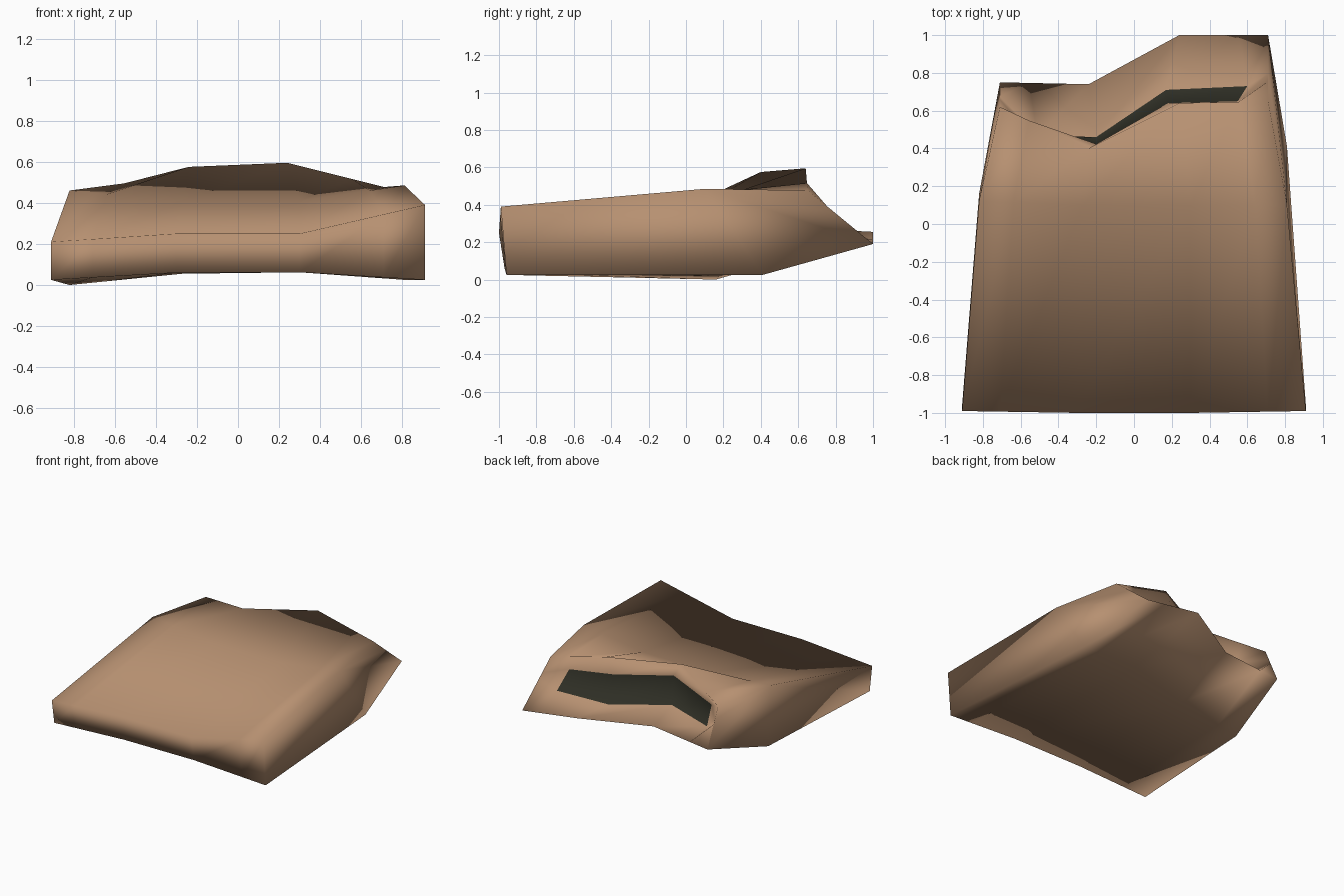
import bpy, bmesh
from mathutils import Vector

if "Cube" in bpy.data.objects:
    bpy.data.objects.remove(bpy.data.objects["Cube"])

def material(name, rgb):
    m = bpy.data.materials.new(name)
    m.diffuse_color = (*rgb, 1)
    m.use_nodes = True
    m.node_tree.nodes["Principled BSDF"].inputs["Base Color"].default_value = m.diffuse_color
    return m

clay = material("clay_brown", (0.47, 0.28, 0.165))
dark = material("dark_hollow", (0.027, 0.027, 0.018))

def widen(points):
    """Turn a four-point row into six by splitting its two outer spans."""
    a, b, c, d = [Vector(p) for p in points]
    return [a, a.lerp(b, 0.33), b, c, d.lerp(c, 0.33), d]

# Lengthwise outline of the slab, each row running left to right
front_bottom = widen([(-.91, -.96, .025), (-.3, -.97, .06), (.3, -.97, .062), (.91, -.96, .025)])
front_top = widen([(-.91, -.99, .21), (-.3, -1, .25), (.3, -1, .25), (.91, -.99, .39)])
middle_top = widen([(-.82, .12, .46), (-.27, .1, .405), (.3, .1, .41), (.81, .1, .485)])
ridge = widen([(-.71, .62, .455), (-.24, .40, .575), (.24, .64, .595), (.71, .65, .477)])
back_lip = widen([(-.71, .75, .17), (-.24, .74, .22), (.24, 1, .255), (.71, 1, .19)])
middle_bottom = widen([(-.82, .16, 0), (-.27, .2, .055), (.3, .38, .062), (.81, .41, .025)])

# Upper and lower rims of the dark recess under the ridge
def rim(inner, t):
    left = ridge[0].lerp(back_lip[0], t)
    right = ridge[-1].lerp(back_lip[-1], t)
    return [left] + [Vector(p) for p in inner] + [right]

recess_top = rim([(-.55, .47, .37), (-.19, .42, .48), (.18, .64, .475), (.55, .65, .42)], .30)
recess_bottom = rim([(-.51, .47, .19), (-.2, .46, .27), (.17, .71, .27), (.60, .73, .27)], .42)

rows = [front_bottom, front_top, middle_top, ridge,
        recess_top, recess_bottom, back_lip, middle_bottom]

# Slab skin: bridge each row to the next, then close the two sides
bm = bmesh.new()
v = [[bm.verts.new(p) for p in row] for row in rows]
n = len(rows)
for r in range(n):
    s = (r + 1) % n
    for c in range(5):
        face = bm.faces.new((v[r][c], v[r][c + 1], v[s][c + 1], v[s][c]))
        if r == 4 and 1 <= c <= 3:
            face.material_index = 1
for c in (0, 5):
    bm.faces.new([v[r][c] for r in (0, 1, 2, 7)])
    bm.faces.new([v[r][c] for r in (7, 2, 3, 4, 5, 6)])
bmesh.ops.recalc_face_normals(bm, faces=bm.faces)
for f in bm.faces:
    f.smooth = True

mesh = bpy.data.meshes.new("slab")
bm.to_mesh(mesh)
bm.free()
mesh.materials.append(clay)
mesh.materials.append(dark)
slab = bpy.data.objects.new("slab", mesh)
bpy.context.collection.objects.link(slab)
